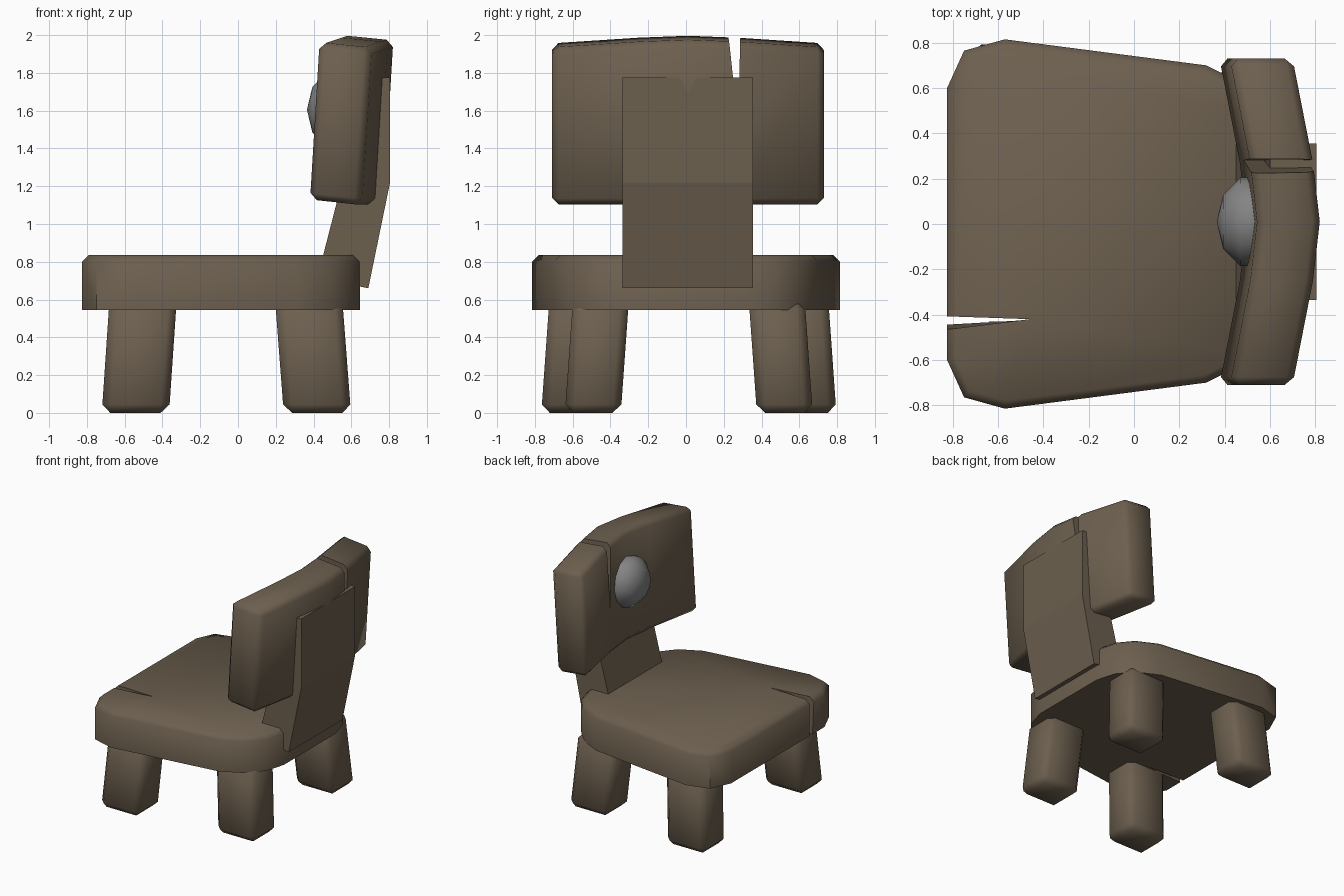
import bpy, bmesh, math

if "Cube" in bpy.data.objects:
    bpy.data.objects.remove(bpy.data.objects["Cube"], do_unlink=True)


def material(name, colour):
    m = bpy.data.materials.new(name)
    m.use_nodes = True
    m.diffuse_color = colour
    m.node_tree.nodes["Principled BSDF"].inputs["Base Color"].default_value = colour
    return m


WOOD = material("brown wood", (0.15, 0.115, 0.077, 1))
METAL = material("grey metal", (0.23, 0.23, 0.23, 1))


def finish(name, bm, mat, smooth=True):
    bmesh.ops.recalc_face_normals(bm, faces=bm.faces)
    mesh = bpy.data.meshes.new(name)
    bm.to_mesh(mesh)
    bm.free()
    mesh.materials.append(mat)
    ob = bpy.data.objects.new(name, mesh)
    bpy.context.collection.objects.link(ob)
    if smooth:
        bpy.ops.object.select_all(action='DESELECT')
        ob.select_set(True)
        bpy.context.view_layer.objects.active = ob
        bpy.ops.object.shade_smooth_by_angle(angle=math.radians(50))
    return ob


def loft(rings):
    """Closed solid through rings of equal point count."""
    bm = bmesh.new()
    loops = [[bm.verts.new(p) for p in ring] for ring in rings]
    n = len(loops[0])
    for a, b in zip(loops, loops[1:]):
        for i in range(n):
            bm.faces.new((a[i], a[(i + 1) % n], b[(i + 1) % n], b[i]))
    bm.faces.new(loops[0])
    bm.faces.new(loops[-1][::-1])
    bmesh.ops.recalc_face_normals(bm, faces=bm.faces)
    return bm


def bevel(bm, width, keep, segments=1):
    edges = [e for e in bm.edges if keep(e)]
    bmesh.ops.bevel(bm, geom=edges, offset=width, segments=segments,
                    profile=0.5, affect='EDGES')


def cut(target, cutter):
    cutter.hide_render = True
    cutter.hide_viewport = True
    mod = target.modifiers.new("crack", 'BOOLEAN')
    mod.operation = 'DIFFERENCE'
    mod.solver = 'EXACT'
    mod.object = cutter


# Seat: rounded trapezoid slab with a softened top edge
half = [(-0.825, 0.6), (-0.75, 0.765), (-0.57, 0.815), (0.32, 0.7),
        (0.5, 0.61), (0.6, 0.49), (0.645, 0.33)]
outline = half + [(x, -y) for x, y in reversed(half)]
bm = loft([[(x, y, z) for x, y in outline] for z in (0.545, 0.835)])
bevel(bm, 0.035, lambda e: all(v.co.z > 0.8 for v in e.verts))
seat = finish("seat", bm, WOOD)

# Crack in the front of the seat, narrower underneath
crack = [[(-0.9, -0.405, z), (-0.46, -0.42, z), (-0.9, low, z)]
         for z, low in ((0.5, -0.445), (0.9, -0.475))]
cut(seat, finish("seat_crack_cutter", loft(crack), WOOD, False))

# Legs: chunky posts leaning inward
for end, cx, lean in (("front", -0.543, 0.04), ("rear", 0.42, -0.045)):
    for side, s in (("left", 1), ("right", -1)):
        cy = (0.633 if end == "front" else 0.508) * s + 0.015
        rings = []
        for z, t in ((0, 0), (0.59, 1)):
            x, y = cx + lean * t, cy - 0.042 * s * t
            rings.append([(x + i * 0.178, y + j * 0.148, z)
                          for i, j in ((-1, -1), (1, -1), (1, 1), (-1, 1))])
        bm = loft(rings)
        bevel(bm, 0.045, lambda e: True)
        finish(f"{end}_{side}_leg", bm, WOOD)

# Support: bent plank joining seat and backrest
profile = [(0.42, 0.715), (0.69, 0.66), (0.805, 1.22), (0.805, 1.775),
           (0.6, 1.775), (0.55, 1.22)]
bm = loft([[(x, y, z) for x, z in profile] for y in (-0.335, 0.355)])
finish("back_support", bm, WOOD, False)

# Backrest: tilted board, curved in plan with an arched top
rings = []
for y, back, drop in ((-0.71, 0.12, 0.04), (-0.25, 0.03, 0.01), (0.01, 0, 0),
                      (0.27, 0.03, 0.01), (0.73, 0.12, 0.04)):
    rings.append([(x - back, y, z) for x, z in
                  ((0.495, 1.13), (0.77, 1.10), (0.822, 1.972 - drop), (0.545, 2.0 - drop))])
bm = loft(rings)
bevel(bm, 0.035, lambda e: len(e.link_faces) == 2 and e.calc_face_angle(0) > 0.8)
backrest = finish("backrest", bm, WOOD)

# Crack in the top of the backrest
crack = [[(x, 0.215 + d, 2.05), (x, 0.29 - d, 2.05), (x, 0.28, 1.48)]
         for x, d in ((0.3, 0), (0.95, 0.005))]
cut(backrest, finish("backrest_crack_cutter", loft(crack), WOOD, False))

# Stud: flattened dome on the front of the backrest
bm = bmesh.new()
bmesh.ops.create_uvsphere(bm, u_segments=12, v_segments=5, radius=1)
for v in bm.verts:
    x, y, z = v.co
    v.co = (0.515 - 0.15 * z, 0.01 + 0.205 * y, 1.605 + 0.205 * x)
finish("stud", bm, METAL)
